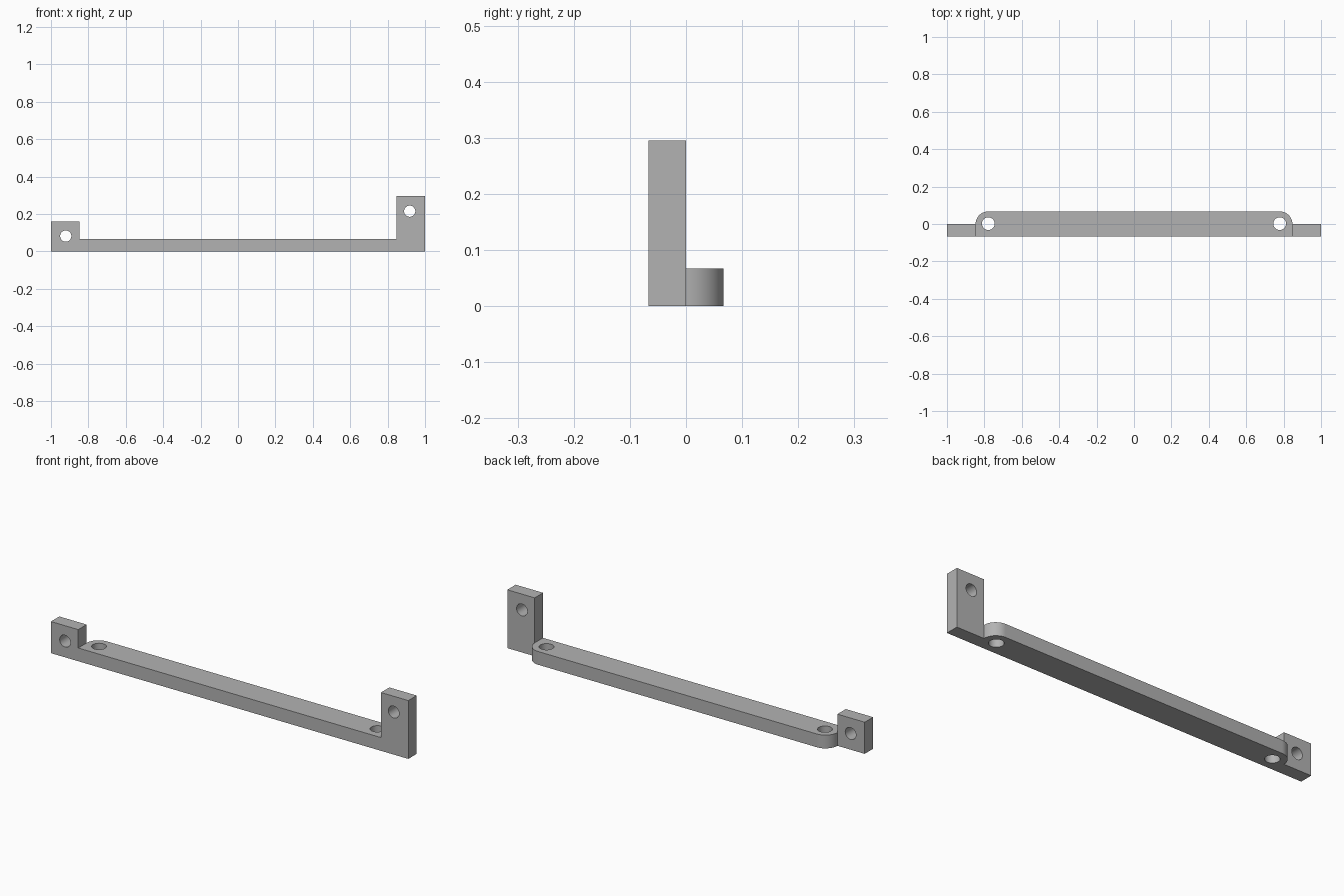
import bpy, bmesh
from math import pi, sin, cos, radians
from mathutils import Matrix

default = bpy.data.objects.get("Cube")
if default:
    bpy.data.objects.remove(default, do_unlink=True)

T = 0.067        # bar height and half depth
BAR = 0.847      # half length of the wide bar

grey = bpy.data.materials.new("plain grey")
grey.use_nodes = True
colour = (0.45, 0.45, 0.45, 1)
grey.diffuse_color = colour
grey.node_tree.nodes["Principled BSDF"].inputs["Base Color"].default_value = colour


def finish(name, bm):
    bmesh.ops.recalc_face_normals(bm, faces=bm.faces)
    mesh = bpy.data.meshes.new(name)
    bm.to_mesh(mesh)
    bm.free()
    mesh.materials.append(grey)
    obj = bpy.data.objects.new(name, mesh)
    bpy.context.collection.objects.link(obj)
    return obj


def prism(name, outline, offset, depth):
    """Extrude a closed outline along the offset axis vector."""
    bm = bmesh.new()
    face = bm.faces.new([bm.verts.new(p) for p in outline])
    out = bmesh.ops.extrude_face_region(bm, geom=[face])
    verts = [v for v in out["geom"] if isinstance(v, bmesh.types.BMVert)]
    bmesh.ops.translate(bm, verts=verts, vec=[depth * c for c in offset])
    return finish(name, bm)


def pin(name, centre, radius, turn=0):
    bm = bmesh.new()
    matrix = Matrix.Translation(centre) @ Matrix.Rotation(turn, 4, "X")
    bmesh.ops.create_cone(bm, cap_ends=True, segments=40, radius1=radius,
                          radius2=radius, depth=0.4, matrix=matrix)
    return finish(name, bm)


def combine(target, other, operation):
    mod = target.modifiers.new(operation.title(), "BOOLEAN")
    mod.operation, mod.object, mod.solver = operation, other, "EXACT"
    bpy.context.view_layer.objects.active = target
    bpy.ops.object.modifier_apply(modifier=mod.name)
    bpy.data.objects.remove(other, do_unlink=True)


# Front half: flat strip with a short and a tall upright tab
front = [(-1, 0), (1, 0), (1, 0.295), (BAR, 0.295), (BAR, T),
         (-BAR, T), (-BAR, 0.16), (-1, 0.16)]
bracket = prism("mounting_bracket", [(x, -T, z) for x, z in front], (0, 1, 0), T)

# Back half: bar with two rounded corners
arc = [(BAR - T + T * cos(i * pi / 24), T * sin(i * pi / 24)) for i in range(13)]
back = [(BAR, -T / 2)] + arc + [(-x, y) for x, y in reversed(arc)] + [(-BAR, -T / 2)]
combine(bracket, prism("back_bar", [(x, y, 0) for x, y in back], (0, 0, 1), T), "UNION")

# Screw holes: two down through the bar, one through each tab
for side in (-1, 1):
    combine(bracket, pin("bar_hole", (side * 0.779, 0.002, 0), 0.034), "DIFFERENCE")
for x, z in ((-0.921, 0.082), (0.918, 0.215)):
    combine(bracket, pin("tab_hole", (x, 0, z), 0.03, pi / 2), "DIFFERENCE")

bpy.ops.object.select_all(action="DESELECT")
bracket.select_set(True)
bpy.context.view_layer.objects.active = bracket
bpy.ops.object.shade_smooth_by_angle(angle=radians(30))
